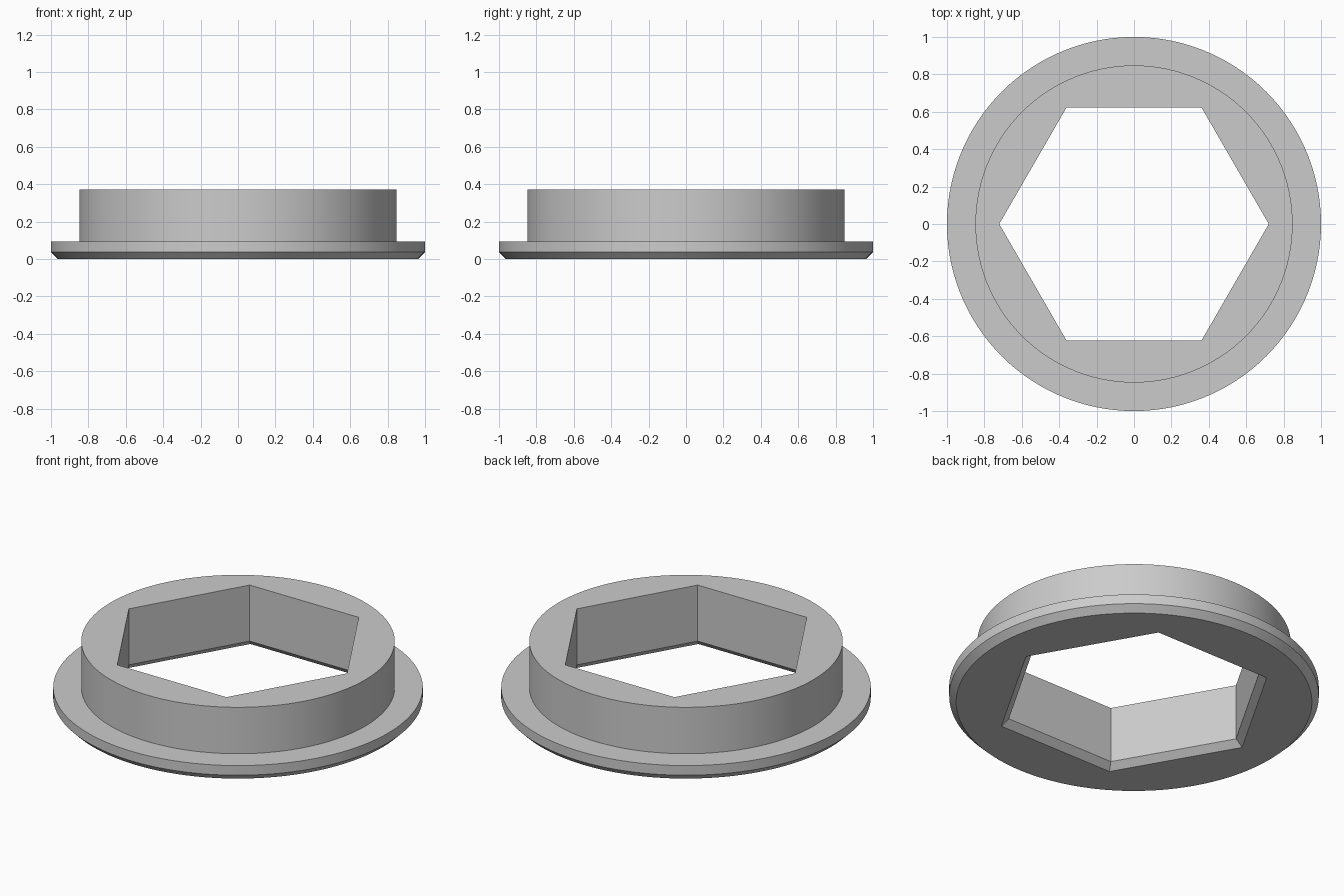
import bpy, bmesh, math

cube = bpy.data.objects.get("Cube")
if cube:
    bpy.data.objects.remove(cube, do_unlink=True)

SEGMENTS = 120          # multiple of six, so the hexagon corners are exact
CHAMFER = 0.0375
HEIGHT = 0.372
FLANGE_TOP = 0.095
FLANGE_RADIUS = 1.0
COLLAR_RADIUS = 0.848
APOTHEM = 0.624         # centre of the hexagonal hole to a flat side

grey = bpy.data.materials.new("plain grey")
grey.use_nodes = True
colour = (0.6, 0.6, 0.6, 1)
grey.diffuse_color = colour
grey.node_tree.nodes["Principled BSDF"].inputs["Base Color"].default_value = colour


def round_radius(radius, angle):
    return radius


def hex_radius(apothem, angle):
    # Corners lie on the x axis, flat sides face front and back
    return apothem / math.cos(angle % (math.pi / 3) - math.pi / 6)


def add_ring(bm, shape, size, z):
    ring = []
    for i in range(SEGMENTS):
        a = math.tau * i / SEGMENTS
        r = shape(size, a)
        ring.append(bm.verts.new((r * math.cos(a), r * math.sin(a), z)))
    return ring


# Closed cross-section: up the outside, across the top, down the hexagonal hole
section = [
    (round_radius, FLANGE_RADIUS - CHAMFER, 0),
    (round_radius, FLANGE_RADIUS, CHAMFER),
    (round_radius, FLANGE_RADIUS, FLANGE_TOP),
    (round_radius, COLLAR_RADIUS, FLANGE_TOP),
    (round_radius, COLLAR_RADIUS, HEIGHT),
    (hex_radius, APOTHEM, HEIGHT),
    (hex_radius, APOTHEM, CHAMFER),
    (hex_radius, APOTHEM + CHAMFER, 0),
]

# Flanged collar with a hexagonal hole
bm = bmesh.new()
rings = [add_ring(bm, *step) for step in section]
for k, low in enumerate(rings):
    high = rings[(k + 1) % len(rings)]
    for i in range(SEGMENTS):
        j = (i + 1) % SEGMENTS
        bm.faces.new((low[i], low[j], high[j], high[i]))
bmesh.ops.recalc_face_normals(bm, faces=bm.faces)
mesh = bpy.data.meshes.new("flanged_hex_collar")
bm.to_mesh(mesh)
bm.free()
mesh.materials.append(grey)

collar = bpy.data.objects.new("flanged_hex_collar", mesh)
bpy.context.collection.objects.link(collar)
bpy.context.view_layer.objects.active = collar
collar.select_set(True)
bpy.ops.object.shade_smooth_by_angle(angle=math.radians(30))
